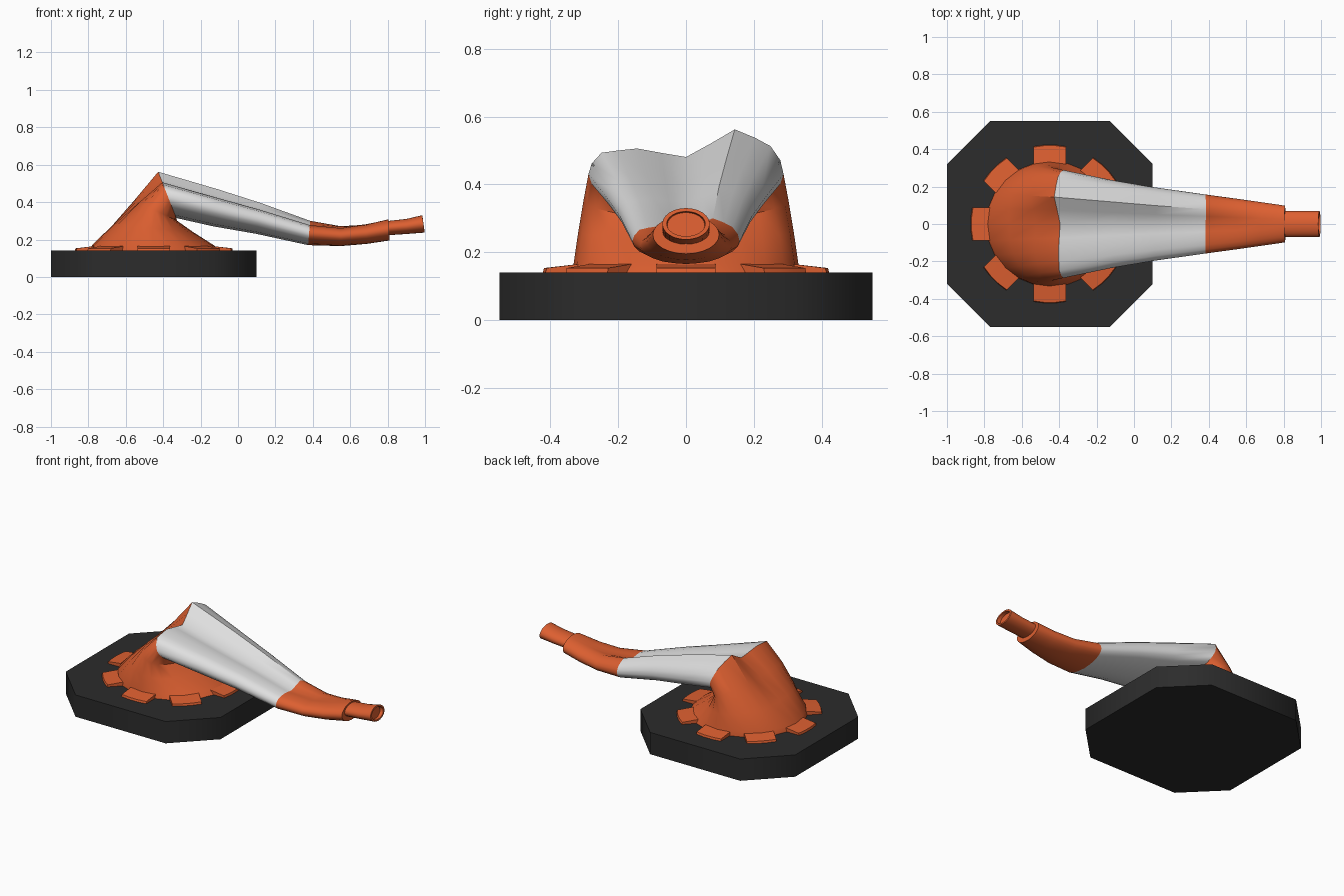
import bpy, bmesh, math

if "Cube" in bpy.data.objects:
    bpy.data.objects.remove(bpy.data.objects["Cube"])


def material(name, rgb):
    m = bpy.data.materials.new(name)
    m.diffuse_color = (*rgb, 1)
    m.use_nodes = True
    m.node_tree.nodes["Principled BSDF"].inputs["Base Color"].default_value = m.diffuse_color
    return m


ORANGE = material("orange plastic", (0.72, 0.115, 0.03))
WHITE = material("white band", (0.74, 0.74, 0.74))
BLACK = material("black rubber", (0.025, 0.025, 0.025))


def finish(bm, name, mats, angle):
    bmesh.ops.recalc_face_normals(bm, faces=bm.faces[:])
    me = bpy.data.meshes.new(name)
    bm.to_mesh(me)
    bm.free()
    for m in mats:
        me.materials.append(m)
    ob = bpy.data.objects.new(name, me)
    bpy.context.collection.objects.link(ob)
    bpy.ops.object.select_all(action='DESELECT')
    ob.select_set(True)
    bpy.context.view_layer.objects.active = ob
    bpy.ops.object.shade_smooth_by_angle(angle=math.radians(angle))
    return ob


# Crumpled section: heights every 30 degrees, starting at the top
DENT = [0.44, 1.15, 0.72, 0, -0.5, -0.87, -1, -0.87, -0.5, 0, 0.55, 0.66]
SEG = 24


def ring(bm, top, bottom, width, dent):
    """One loft ring spanning top and bottom points in (x, z)."""
    verts = []
    for i in range(SEG):
        t = math.tau * i / SEG
        a, b = DENT[i // 2], DENT[(i // 2 + 1) % 12]
        crumple = (a + b) / 2 if i % 2 else a
        v = math.cos(t) * (1 - dent) + crumple * dent
        x = (top[0] + bottom[0]) / 2 + v * (top[0] - bottom[0]) / 2
        z = (top[1] + bottom[1]) / 2 + v * (top[1] - bottom[1]) / 2
        verts.append(bm.verts.new((x, width * math.sin(t), z)))
    return verts


def loft(name, rows, mats, white_spans=(), angle=40):
    bm = bmesh.new()
    rings = [ring(bm, *r) for r in rows]
    for k, (lo, hi) in enumerate(zip(rings, rings[1:])):
        for i in range(SEG):
            j = (i + 1) % SEG
            f = bm.faces.new((lo[i], lo[j], hi[j], hi[i]))
            f.material_index = int(k in white_spans)
    bm.faces.new(rings[0])
    bm.faces.new(rings[-1])
    return finish(bm, name, mats, angle)


# Octagonal rubber base
bm = bmesh.new()
outline = [(0.55, 0.32), (0.32, 0.55), (-0.32, 0.55), (-0.55, 0.32),
           (-0.55, -0.32), (-0.32, -0.55), (0.32, -0.55), (0.55, -0.32)]
face = bm.faces.new([bm.verts.new((x - 0.45, y, 0)) for x, y in outline])
up = bmesh.ops.extrude_face_region(bm, geom=[face])["geom"]
bmesh.ops.translate(bm, verts=[v for v in up if isinstance(v, bmesh.types.BMVert)],
                    vec=(0, 0, 0.14))
finish(bm, "rubber_base", [BLACK], 50)

# Eight locking tabs around the cone foot
bm = bmesh.new()
for n in range(8):
    a0 = n * math.pi / 4
    loops = []
    for s in (-1, -0.33, 0.33, 1):
        out = math.sqrt(0.425 ** 2 - (0.087 * s) ** 2)
        section = [(0.29, 0.135), (out, 0.135), (out - 0.005, 0.153), (0.29, 0.168)]
        loops.append([bm.verts.new((
            -0.45 + r * math.cos(a0) - 0.087 * s * math.sin(a0),
            r * math.sin(a0) + 0.087 * s * math.cos(a0), z)) for r, z in section])
    for p, q in zip(loops, loops[1:]):
        for i in range(4):
            j = (i + 1) % 4
            bm.faces.new((p[i], p[j], q[j], q[i]))
    bm.faces.new(loops[0])
    bm.faces.new(loops[-1])
finish(bm, "base_tabs", [ORANGE], 25)

# Cone body, folded over and crumpled along its top
loft("folded_cone", [
    ((-0.79, 0.14), (-0.10, 0.14), 0.335, 0),
    ((-0.78, 0.17), (-0.13, 0.17), 0.331, 0),
    ((-0.68, 0.28), (-0.24, 0.24), 0.318, 0.1),
    ((-0.555, 0.41), (-0.325, 0.30), 0.302, 0.45),
    ((-0.42, 0.545), (-0.33, 0.315), 0.288, 1),
    ((-0.11, 0.455), (-0.13, 0.27), 0.235, 1),
    ((0.12, 0.385), (0.10, 0.23), 0.196, 0.95),
    ((0.385, 0.295), (0.375, 0.17), 0.158, 0.75),
    ((0.55, 0.272), (0.55, 0.165), 0.135, 0.4),
    ((0.68, 0.284), (0.69, 0.177), 0.116, 0.15),
    ((0.805, 0.308), (0.81, 0.195), 0.098, 0),
], [ORANGE, WHITE], white_spans=(4, 5, 6))

# Narrow tip with a shallow recess at its end
loft("cone_tip", [
    ((0.79, 0.298), (0.79, 0.222), 0.07, 0),
    ((0.90, 0.310), (0.905, 0.23), 0.07, 0),
    ((0.985, 0.330), (0.998, 0.237), 0.07, 0),
    ((0.987, 0.320), (0.997, 0.247), 0.057, 0),
    ((0.965, 0.317), (0.975, 0.244), 0.055, 0),
], [ORANGE])
